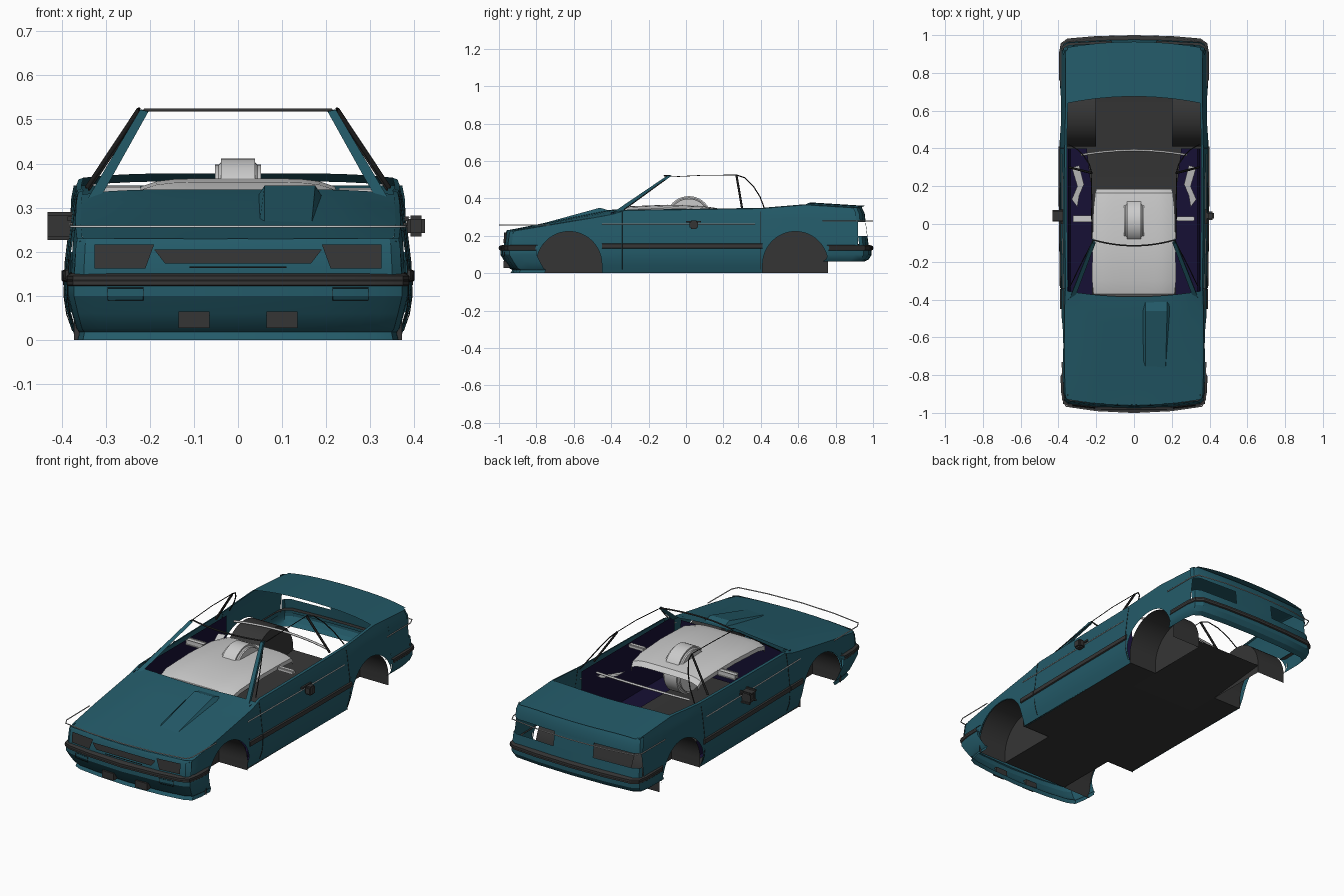
import bpy, bmesh, math
from mathutils import Vector

cube = bpy.data.objects.get("Cube")
if cube:
    bpy.data.objects.remove(cube, do_unlink=True)


def material(name, rgb):
    m = bpy.data.materials.new(name)
    m.use_nodes = True
    m.diffuse_color = (*rgb, 1)
    m.node_tree.nodes["Principled BSDF"].inputs["Base Color"].default_value = (*rgb, 1)
    return m


TEAL = material("teal paint", (.017, .103, .14))
GREY = material("dark grey plastic", (.036, .036, .036))
BLACK = material("black trim", (.012, .012, .012))
LIGHT = material("light grey trim", (.6, .6, .6))
NAVY = material("navy carpet", (.008, .005, .035))


def finish(name, bm, mat, smooth=True):
    bmesh.ops.remove_doubles(bm, verts=bm.verts, dist=.0002)
    bmesh.ops.recalc_face_normals(bm, faces=bm.faces)
    me = bpy.data.meshes.new(name)
    bm.to_mesh(me)
    bm.free()
    me.materials.append(mat)
    ob = bpy.data.objects.new(name, me)
    bpy.context.collection.objects.link(ob)
    if smooth:
        bpy.ops.object.select_all(action='DESELECT')
        bpy.context.view_layer.objects.active = ob
        ob.select_set(True)
        bpy.ops.object.shade_smooth_by_angle(angle=math.radians(30))
    return ob


def loft(name, rows, mat, mirror=False, caps=False):
    """Skin a grid of points, optionally copied to the other side."""
    bm = bmesh.new()
    for s in ((1, -1) if mirror else (1,)):
        vs = [[bm.verts.new((x * s, y, z)) for x, y, z in r] for r in rows]
        for a, b in zip(vs, vs[1:]):
            for i in range(len(a) - 1):
                bm.faces.new((a[i], a[i + 1], b[i + 1], b[i]))
        if caps:
            bm.faces.new(vs[0])
            bm.faces.new(vs[-1])
    return finish(name, bm, mat)


def plate(name, pts, mat, mirror=False):
    bm = bmesh.new()
    for s in ((1, -1) if mirror else (1,)):
        bm.faces.new([bm.verts.new((x * s, y, z)) for x, y, z in pts])
    return finish(name, bm, mat, False)


def box(name, lo, hi, mat, mirror=False, bevel=0):
    bm = bmesh.new()
    for s in ((1, -1) if mirror else (1,)):
        vs = bmesh.ops.create_cube(bm, size=1)["verts"]
        for v in vs:
            v.co = Vector([(a + b) / 2 + c * (b - a) for a, b, c in zip(lo, hi, v.co)])
            v.co.x *= s
    if bevel:
        bmesh.ops.bevel(bm, geom=bm.edges[:], offset=bevel, segments=2, affect='EDGES')
    return finish(name, bm, mat)


def rod(name, pts, radius, mat, mirror=False):
    cu = bpy.data.curves.new(name, 'CURVE')
    cu.dimensions = '3D'
    cu.bevel_depth = radius
    cu.bevel_resolution = 1
    for s in ((1, -1) if mirror else (1,)):
        sp = cu.splines.new('POLY')
        sp.points.add(len(pts) - 1)
        for p, (x, y, z) in zip(sp.points, pts):
            p.co = (x * s, y, z, 1)
    cu.materials.append(mat)
    ob = bpy.data.objects.new(name, cu)
    bpy.context.collection.objects.link(ob)


def interp(table, v):
    if v <= table[0][0]:
        return table[0][1]
    for (a, p), (b, q) in zip(table, table[1:]):
        if v <= b:
            return p + (q - p) * (v - a) / (b - a)
    return table[-1][1]


def both(path):
    return path + [(-x, y) for x, y in reversed(path[:-1])]


def band(name, path, rows, mat):
    """Sweep (height, scale) rows around a plan path."""
    return loft(name, [[(x * s, y * s, z) for x, y in path] for z, s in rows], mat)


def span(a, b, n):
    return [a + (b - a) * i / n for i in range(n + 1)]


# Body shape: half width and belt height along the car, bulge by height
WIDTH = [(-.95, .355), (-.9, .368), (-.7, .376), (0, .386), (.5, .389), (.92, .384)]
BELT = [(-.95, .22), (-.4, .312), (-.33, .335), (.4, .345), (.64, .365), (.96, .345)]
BULGE = [(0, .945), (.06, 1), (.1, 1.015), (.17, 1.01), (.25, .985), (.31, .965), (.37, .93)]
WELLS = (("front", -.625), ("rear", .585))
R, AXLE = .175, .048


def side_point(y, z):
    return (interp(WIDTH, y) * interp(BULGE, z), y, z)


def side_panel(name, ys, bottom):
    rows = []
    for y in ys:
        lo, hi = bottom(y), interp(BELT, y)
        col = [side_point(y, z) for z in span(lo, hi, 9)]
        rows.append(col + [(col[-1][0] - .012, y, hi + .004)])
    loft(name, rows, TEAL, True)


side_panel("front_fender_tip", span(-.93, -.8, 4), lambda y: .125)
side_panel("door_side", span(-.45, .41, 14), lambda y: 0)
side_panel("rear_quarter_tip", span(.76, .92, 4), lambda y: .12)
for label, yc in WELLS:
    arc = [yc - R * math.cos(t) for t in span(0, math.pi, 24)]
    side_panel(label + "_arch_panel", arc,
               lambda y: AXLE + math.sqrt(max(0, R * R - (y - yc) ** 2)))
    # Wheel tubs
    prof = [(yc - R, 0)] + [(yc - R * math.cos(t), AXLE + R * math.sin(t))
                            for t in span(0, math.pi, 24)] + [(yc + R, 0)]
    loft(label + "_wheel_tub", [[(x, y, z) for y, z in prof] for x in (.2, .372)], GREY, True)
    plate(label + "_tub_wall", [(.2, y, z) for y, z in prof], GREY, True)

# Hood and rear deck
across = span(-1, 1, 12)


def top_skin(name, y0, y1, bow0, bow1, crown):
    rows = []
    for t in span(0, 1, 8):
        row = []
        for u in across:
            y = (y0 + bow0 * u * u) * (1 - t) + (y1 + bow1 * u * u) * t
            w = interp(WIDTH, y) * interp(BULGE, interp(BELT, y)) - .01
            row.append((w * u, y, interp(BELT, y) + .003 + crown(y) * (1 - u ** 4)))
        rows.append(row)
    loft(name, rows, TEAL)


top_skin("hood", -.96, -.385, .03, .03, lambda y: interp([(-.96, .006), (-.42, .026), (-.38, .02)], y))
top_skin("rear_deck", .675, .965, -.035, -.03, lambda y: .012)
loft("hood_scoop", [[(.045, -.85, .24), (.06, -.85, .243), (.165, -.85, .243), (.18, -.85, .24)],
                    [(.04, -.46, .318), (.06, -.46, .35), (.175, -.46, .35), (.195, -.46, .318)],
                    [(.04, -.4, .32), (.06, -.41, .335), (.175, -.41, .335), (.195, -.4, .32)]], TEAL)

# Nose
nose = both([(.366, -.92), (.345, -.94), (.2, -.955), (0, -.962)])
band("nose_panel", nose, [(.12, 1.015), (.16, 1.012), (.215, 1.004), (.23, .995)], TEAL)
plate("headlight", [(.21, -.976, .162), (.325, -.963, .162), (.325, -.957, .217), (.19, -.972, .217)],
      GREY, True)
plate("grille", [(-.165, -.982, .173), (.165, -.982, .173), (.19, -.979, .205), (-.19, -.979, .205)], GREY)
plate("grille_lip", [(-.11, -.983, .163), (.11, -.983, .163), (.11, -.983, .167), (-.11, -.983, .167)], BLACK)

# Bumpers
front_path = both([(.386, -.8), (.384, -.88), (.372, -.945), (.33, -.965), (.2, -.982), (0, -.993)])
rear_path = both([(.394, .76), (.394, .9), (.385, .95), (.35, .975), (.2, .988), (0, .993)])
band("front_bumper", front_path, [(.15, .975), (.125, 1), (.1, 1), (.06, .975), (.025, .95), (.018, .935),
                                  (0, .945)], TEAL)
band("rear_bumper", rear_path, [(.13, 1), (.1, 1), (.075, .985), (.062, .96)], TEAL)
for label, path in (("front", front_path), ("rear", rear_path)):
    band(label + "_bumper_rubber", path, [(.122, 1), (.125, 1.007), (.145, 1.007), (.15, .99), (.155, .95)], GREY)
    band(label + "_bumper_groove", path, [(.133, 1.009), (.137, 1.009)], BLACK)
box("bumper_vent", (.065, -.975, .027), (.135, -.945, .065), GREY, True)
rod("fog_lamp_outline", [(.215, -.981, .09), (.295, -.971, .09), (.295, -.973, .118),
                         (.215, -.983, .118), (.215, -.981, .09)], .001, BLACK, True)

# Tail, open where the lamps sit
tail = [(.384, .92), (.378, .94), (.35, .957), (.12, .968), (0, .97)]
band("tail_upper", both(tail), [(.275, .99), (.32, .985), (.35, .97)], TEAL)
band("tail_lower", both(tail), [(.12, 1.01), (.16, 1.005), (.2, 1)], TEAL)
band("tail_centre", both(tail[3:]), [(.2, 1), (.275, .99)], TEAL)

# Side rubbing strips and mirrors
for a, b in ((-.45, -.345), (-.34, .41)):
    rows = [[(side_point(y, z)[0] + d, y, z) for z, d in
             ((.132, 0), (.135, .007), (.157, .007), (.16, 0))] for y in span(a, b, 6)]
    loft("rubbing_strip", rows, GREY, True, True)
for y in (-.34, .4):
    rod("door_gap", [(side_point(y, z)[0] + .0005, y, z) for z in span(.02, .33, 8)], .0012, BLACK, True)
box("mirror", (.383, .02, .235), (.424, .065, .282), GREY, True, .008)
box("door_handle", (.372, .0, .27), (.386, .08, .28), GREY, True)

# Pinstripes
rod("front_pinstripe", [(x, y, .257) for x, y in
    both([(.38, -.73), (.378, -.93), (.36, -.965), (.2, -.988), (0, -.998)])], .0028, LIGHT)
rod("rear_pinstripe", [(x, y, .278) for x, y in
    both([(.386, .73), (.386, .93), (.37, .965), (.2, .99), (0, .998)])], .0028, LIGHT)
rod("side_pinstripe", [(side_point(y, .263)[0] + .001, y, .263) for y in span(-.45, .37, 8)], .0025, LIGHT, True)

# Windscreen frame and side window frames
foot, head = [(.35, -.42, .305), (.325, -.35, .325), (.305, -.37, .335)], \
             [(.222, -.1, .522), (.217, -.075, .522), (.203, -.1, .518)]
loft("windscreen_pillar", [foot + foot[:1], head + head[:1]], TEAL, True)
rod("windscreen_header", [(.213 * u, -.115 + .03 * u * u, .521) for u in across], .004, GREY)
rod("window_top_rail", [(.222, -.08, .515), (.226, .1, .524), (.224, .27, .525)], .002, BLACK, True)
rod("window_post", [(.224, .27, .523), (.342, .30, .345)], .006, BLACK, True)
rod("window_rear_curve", [(.224, .27, .525), (.236, .315, .51), (.265, .36, .465), (.3, .395, .41),
                          (.345, .42, .345)], .003, BLACK, True)
rod("window_front_edge", [(.215, -.085, .518), (.285, -.22, .42), (.338, -.33, .34)], .0025, BLACK, True)

# Floor and cabin lining
loft("floor_centre", [[(x, y, z) for x in (-.2, .2)] for y, z in ((-.8, .002), (.41, .002), (.76, .04))], GREY)
plate("floor_side", [(.2, -.45, .002), (.366, -.45, .002), (.366, .41, .002), (.2, .41, .002)], GREY, True)
plate("side_carpet", [(.22, -.42, .04), (.36, -.42, .04), (.36, .4, .04), (.25, .4, .04), (.22, .15, .04)],
      NAVY, True)
loft("door_lining", [[(.335, y, .04), (.35, y, .2), (.348, y, .325)] for y in (-.4, 0, .4)], NAVY, True)
plate("bulkhead", [(-.34, -.41, .04), (.34, -.41, .04), (.31, -.4, .31), (-.31, -.4, .31)], NAVY)

# Dashboard slab with rounded hump
DASH = [(-.385, .315, .2), (-.37, .338, .215), (-.3, .358, .222), (-.1, .366, .22), (.08, .36, .215),
        (.165, .348, .205), (.185, .325, .2)]
rows = []
for y, z, w in DASH:
    rows.append([(-w, y, z - .04)] + [(w * u, y, z - .018 * abs(u) ** 6) for u in across] + [(w, y, z - .04)])
loft("dashboard", rows, LIGHT)
bm = bmesh.new()
bmesh.ops.create_cone(bm, cap_ends=True, segments=40, radius1=.122, radius2=.122, depth=.104)
rims = [e for e in bm.edges if abs(e.verts[0].co.z - e.verts[1].co.z) < .01]
bmesh.ops.bevel(bm, geom=rims, offset=.014, segments=3, affect='EDGES')
for v in bm.verts:
    v.co = Vector((v.co.z, v.co.x + .015, v.co.y + .29))
finish("centre_hump", bm, LIGHT)

# Light trim inside the doors and behind the seats
box("armrest", (.225, .015, .325), (.32, .04, .345), LIGHT, True, .004)
plate("door_trim", [(.3, .09, .22), (.33, .13, .22), (.3, .2, .25), (.33, .3, .27), (.29, .31, .27),
                    (.265, .21, .25), (.29, .15, .23)], LIGHT, True)
rod("rear_cabin_trim", [(.28 * u, .39 - .025 * u * u, .335 - .01 * u * u) for u in across], .006, LIGHT)
